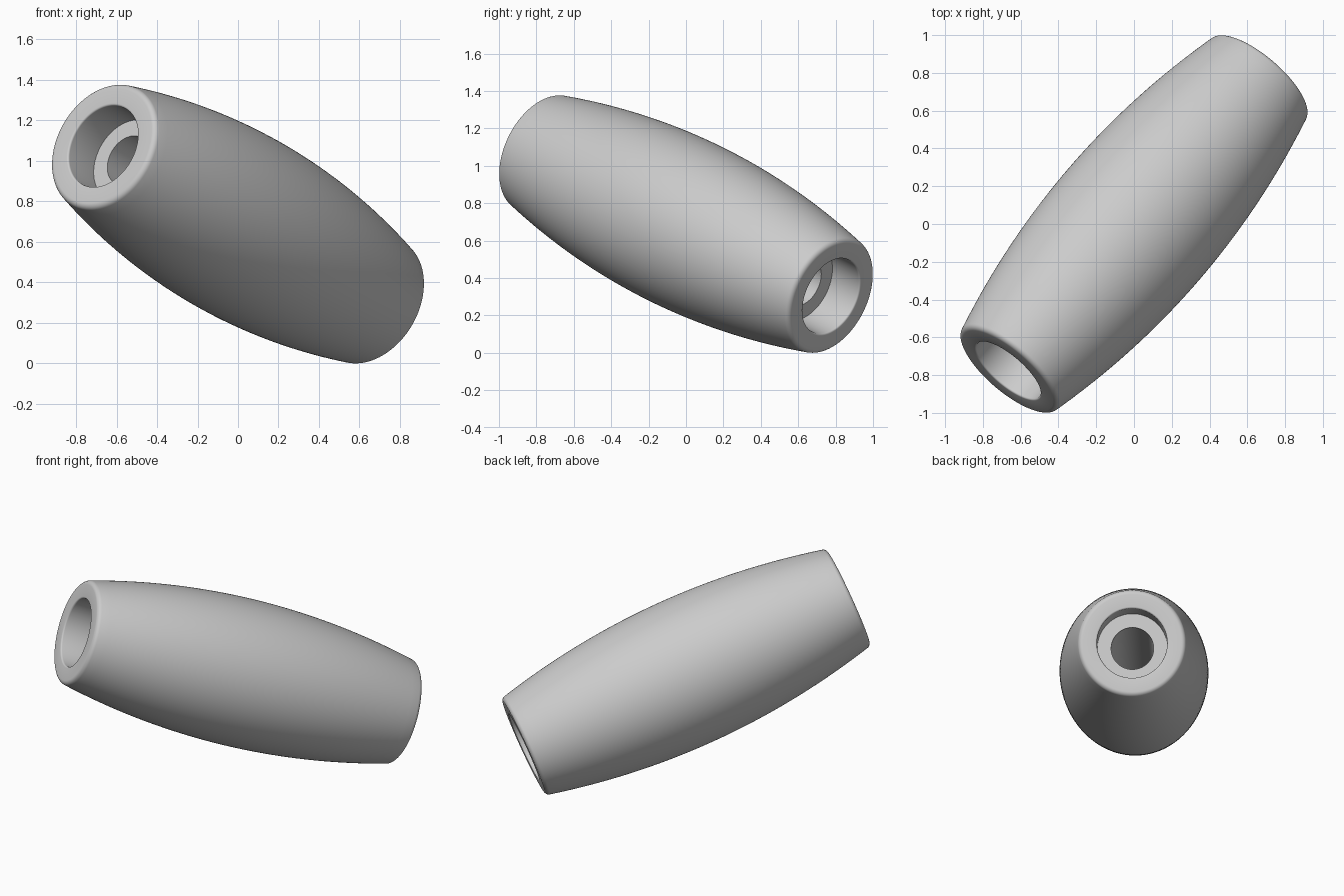
import bpy
import bmesh
from math import sin, cos, pi, radians
from mathutils import Vector

cube = bpy.data.objects.get("Cube")
if cube:
    bpy.data.objects.remove(cube, do_unlink=True)

AXIS = Vector((0.61, 0.71, -0.353)).normalized()
HALF = 1.095                 # half length
MID, RIM = 0.455, 0.331      # radius at the belly and at the rim
ROUND, LIP = 0.03, 0.01      # outer rounding, counterbore lip
POCKET, BORE, DEPTH = 0.215, 0.13, 0.205
SIDES = 128


def arc(r, t, radius, start, end, steps):
    """Points (radius, along axis) on a small rounding."""
    angles = [radians(start + (end - start) * i / steps) for i in range(steps + 1)]
    return [(r + radius * cos(a), t + radius * sin(a)) for a in angles]


# Half profile: bulged side, rounded rim, counterbore, step, through bore
end_t = HALF - ROUND + ROUND * sin(radians(13))
half = [(MID - (MID - RIM) * (i / 20) ** 2, end_t * i / 20) for i in range(20)]
half += arc(RIM - ROUND * cos(radians(13)), HALF - ROUND, ROUND, 13, 90, 7)
half += arc(POCKET + LIP, HALF - LIP, LIP, 90, 180, 4)
half += [(POCKET, HALF - DEPTH), (BORE, HALF - DEPTH)]
profile = half + [(r, -t) for r, t in reversed(half[1:])]

# Revolve the closed profile
bm = bmesh.new()
rings = []
for r, t in profile:
    rings.append([bm.verts.new((r * cos(2 * pi * s / SIDES), r * sin(2 * pi * s / SIDES), t))
                  for s in range(SIDES)])
for i, ring in enumerate(rings):
    following = rings[(i + 1) % len(rings)]
    for s in range(SIDES):
        n = (s + 1) % SIDES
        bm.faces.new((ring[s], ring[n], following[n], following[s]))
bmesh.ops.recalc_face_normals(bm, faces=bm.faces)

# Tilt onto its axis and stand on the ground
bm.transform(AXIS.to_track_quat('Z', 'Y').to_matrix().to_4x4())
low = min(v.co.z for v in bm.verts)
bmesh.ops.translate(bm, verts=bm.verts, vec=(0, 0, -low))

mesh = bpy.data.meshes.new("barrel_sleeve")
bm.to_mesh(mesh)
bm.free()
sleeve = bpy.data.objects.new("barrel_sleeve", mesh)
bpy.context.collection.objects.link(sleeve)

# Plain grey
grey = bpy.data.materials.new("light_grey")
grey.use_nodes = True
colour = (0.6, 0.6, 0.6, 1)
grey.diffuse_color = colour
grey.node_tree.nodes["Principled BSDF"].inputs["Base Color"].default_value = colour
mesh.materials.append(grey)

bpy.ops.object.select_all(action='DESELECT')
sleeve.select_set(True)
bpy.context.view_layer.objects.active = sleeve
bpy.ops.object.shade_smooth_by_angle(angle=radians(30))
